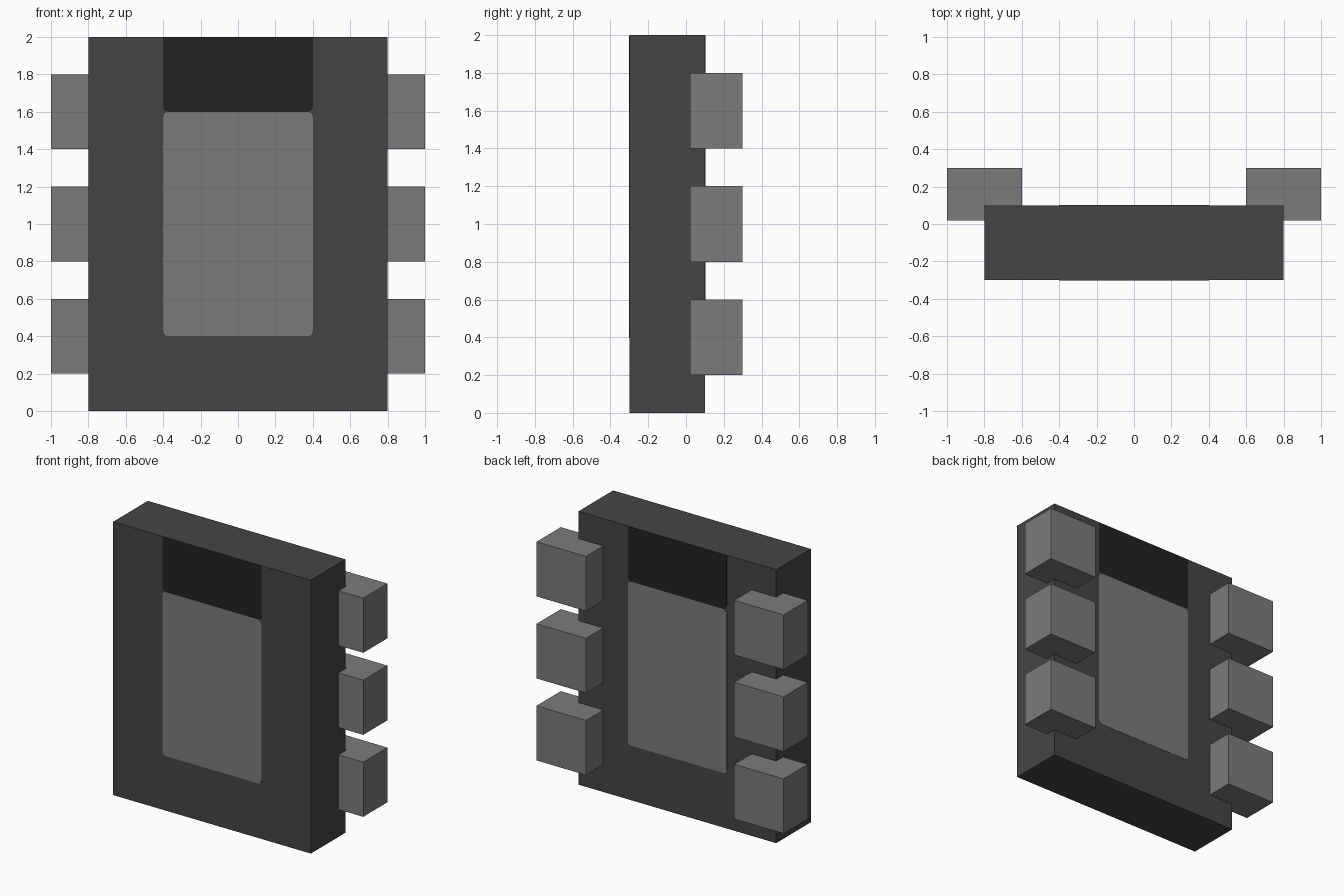
import bpy
import bmesh
import math

cube = bpy.data.objects.get("Cube")
if cube:
    bpy.data.objects.remove(cube, do_unlink=True)


def make_material(name, srgb):
    v = ((srgb / 255 + 0.055) / 1.055) ** 2.4
    mat = bpy.data.materials.new(name)
    mat.use_nodes = True
    mat.diffuse_color = (v, v, v, 1)
    bsdf = mat.node_tree.nodes["Principled BSDF"]
    bsdf.inputs["Base Color"].default_value = (v, v, v, 1)
    bsdf.inputs["Roughness"].default_value = 0.8
    return mat


charcoal = make_material("charcoal", 69)
mid_grey = make_material("mid grey", 123)
near_black = make_material("near black", 34)


def finish(bm, name, mat):
    bmesh.ops.recalc_face_normals(bm, faces=bm.faces)
    mesh = bpy.data.meshes.new(name)
    bm.to_mesh(mesh)
    bm.free()
    mesh.materials.append(mat)
    obj = bpy.data.objects.new(name, mesh)
    bpy.context.collection.objects.link(obj)
    return obj


def box(name, lo, hi, mat):
    bm = bmesh.new()
    bmesh.ops.create_cube(bm, size=1)
    for v in bm.verts:
        v.co = [a + (c + 0.5) * (b - a) for a, b, c in zip(lo, hi, v.co)]
    return finish(bm, name, mat)


def plate(name, half_w, z0, z1, y, mat, round_top, r=0.03, depth=0.004):
    """Thin upright plate with rounded lower, and optionally upper, corners."""
    corners = [(half_w, z1, 0, round_top), (-half_w, z1, 90, round_top),
               (-half_w, z0, 180, True), (half_w, z0, 270, True)]
    points = []
    for x, z, start, rounded in corners:
        if not rounded:
            points.append((x, z))
            continue
        cx = x - math.copysign(r, x)
        cz = z - r if z == z1 else z + r
        for i in range(7):
            a = math.radians(start + 15 * i)
            points.append((cx + r * math.cos(a), cz + r * math.sin(a)))
    bm = bmesh.new()
    face = bm.faces.new([bm.verts.new((x, y - depth / 2, z)) for x, z in points])
    ext = bmesh.ops.extrude_face_region(bm, geom=[face])
    moved = [g for g in ext["geom"] if isinstance(g, bmesh.types.BMVert)]
    bmesh.ops.translate(bm, verts=moved, vec=(0, depth, 0))
    return finish(bm, name, mat)


# Main slab
box("body", (-0.8, -0.3, 0), (0.8, 0.1, 2), charcoal)

# Painted panels on the front and back faces
for side, y in (("front", -0.3), ("back", 0.1)):
    plate(side + "_panel", 0.4, 0.4, 1.6, y, mid_grey, True)
    plate(side + "_upper_panel", 0.4, 1.6, 1.999, y, near_black, False)

# Three blocks along each rear edge
for side, sx in (("left", 1), ("right", -1)):
    x0, x1 = sorted((0.6 * sx, 1.0 * sx))
    for level, z in (("lower", 0.2), ("middle", 0.8), ("upper", 1.4)):
        box(f"{side}_{level}_block", (x0, 0.02, z), (x1, 0.3, z + 0.4), mid_grey)
